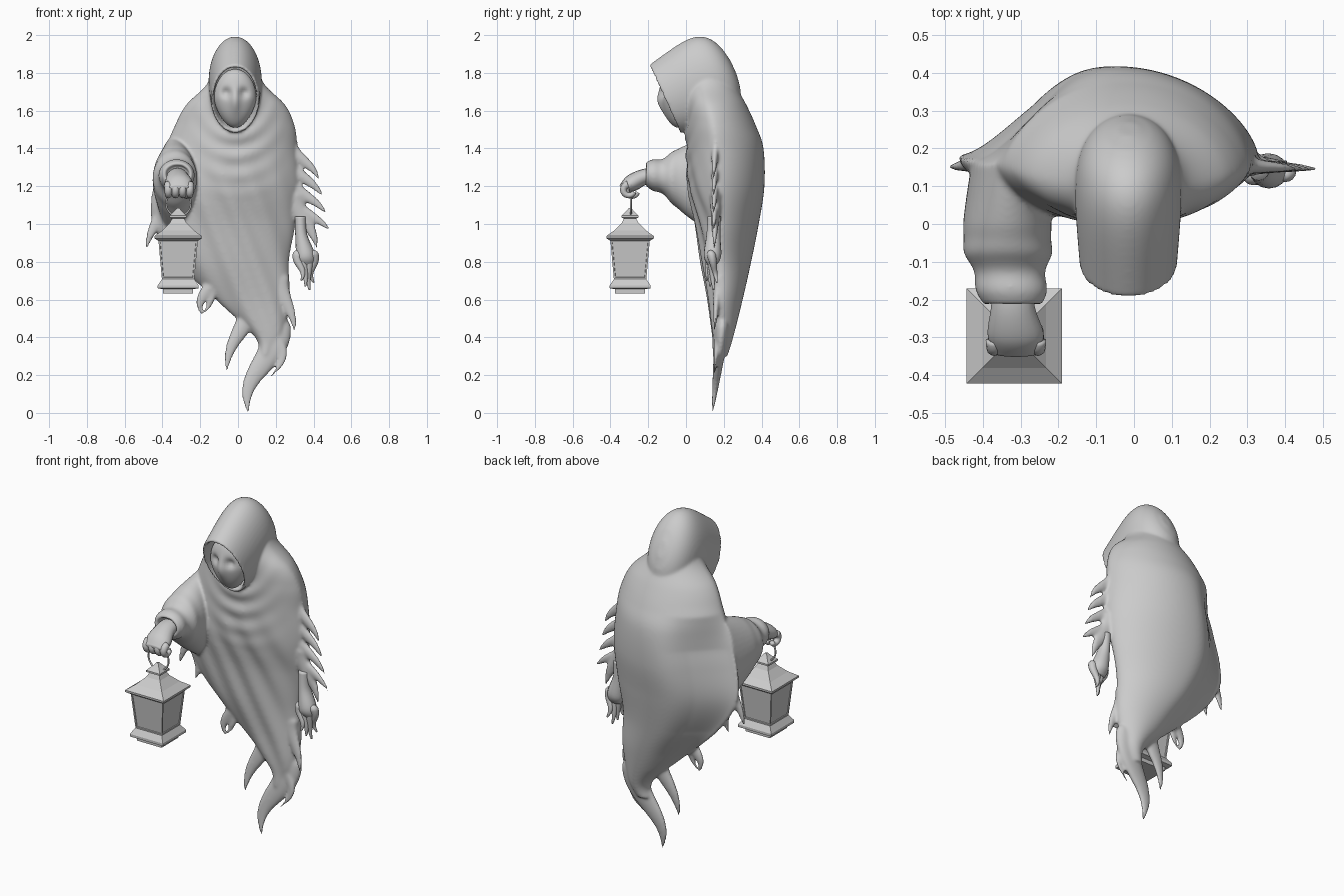
import bpy, bmesh, math
from mathutils import Vector

if "Cube" in bpy.data.objects:
    bpy.data.objects.remove(bpy.data.objects["Cube"])


def spline(pts, steps=6):
    """Catmull-Rom through tuples of any length."""
    out, n = [], len(pts)
    for i in range(n - 1):
        a, b, c, d = pts[max(i - 1, 0)], pts[i], pts[i + 1], pts[min(i + 2, n - 1)]
        for k in range(steps):
            t = k / steps
            out.append(tuple(0.5 * (2 * q + (r - p) * t + (2 * p - 5 * q + 4 * r - s) * t * t
                                    + (3 * q - p - 3 * r + s) * t ** 3)
                             for p, q, r, s in zip(a, b, c, d)))
    return out + [tuple(pts[-1])]


def clamp(v):
    return min(max(v, 0), 1)


def skin(bm, rings):
    """Bridge closed rings of points and cap both ends."""
    vs = [[bm.verts.new(p) for p in r] for r in rings]
    n = len(vs[0])
    for a, b in zip(vs, vs[1:]):
        for i in range(n):
            bm.faces.new((a[i], a[(i + 1) % n], b[(i + 1) % n], b[i]))
    bm.faces.new(vs[0][::-1])
    bm.faces.new(vs[-1])


def tube(bm, pts, side, tan=None, seg=16):
    """Elliptical tube; pts are (x, y, z, radius along side, other radius)."""
    u, rings = Vector(side), []
    for i, p in enumerate(pts):
        a, b = pts[max(i - 1, 0)], pts[min(i + 1, len(pts) - 1)]
        t = Vector(tan) if tan else Vector(b[:3]) - Vector(a[:3])
        v = t.cross(u).normalized()
        rings.append([Vector(p[:3]) + u * p[3] * math.cos(k * math.tau / seg)
                      + v * p[4] * math.sin(k * math.tau / seg) for k in range(seg)])
    skin(bm, rings)


def strand(bm, x0, z0, x1, z1, w, curl, y0=.16, y1=.15, flat=.55):
    """Tapering S-shaped rag, rounded at the root, hooking towards the tip."""
    pts = []
    for i in range(33):
        t = i / 32
        r = w * (1 - t) ** .8 * clamp(t / .14) ** .5 + .004
        pts.append((x0 + (x1 - x0) * t ** 1.5 + curl * math.sin(math.tau * t), y0 + (y1 - y0) * t,
                    z0 + (z1 - z0) * t, max(r * flat, .004), r))
    tube(bm, pts, (0, 1, 0))


def finish(bm, name, smooth=True):
    bmesh.ops.recalc_face_normals(bm, faces=bm.faces)
    me = bpy.data.meshes.new(name)
    bm.to_mesh(me)
    bm.free()
    for f in me.polygons:
        f.use_smooth = smooth
    ob = bpy.data.objects.new(name, me)
    bpy.context.collection.objects.link(ob)
    return ob


# robe body: z, left x, right x, front y, back y
robe = bmesh.new()
rows = [(1.86, -.12, .09, .05, .215), (1.74, -.165, .14, .01, .26), (1.63, -.275, .25, 0, .32),
        (1.52, -.335, .3, 0, .37), (1.4, -.385, .315, 0, .41), (1.2, -.45, .33, .01, .415),
        (1, -.455, .305, .05, .385), (.8, -.33, .27, .08, .345), (.6, -.12, .275, .115, .3),
        (.4, .09, .24, .135, .25), (.3, .1, .19, .15, .22)]
rings = []
for z, xl, xr, yf, yb in spline(rows, 10):
    ring, ym = [], yf + (yb - yf) * .4
    flare = clamp((1.5 - z) / .2) * clamp((z - .5) / .3)
    for k in range(96):
        a = k * math.tau / 96
        s = math.sin(a)
        x = (xl + xr) / 2 + (xr - xl) / 2 * math.cos(a)
        e = 1 + .25 * clamp((1.75 - z) / .2)
        if s > 0:  # thin wing towards the lifted arm
            e += 2.3 * flare * clamp(-2 * math.cos(a))
        y = ym + (yb - ym if s > 0 else yf - ym) * abs(s) ** e
        if s < 0:  # diagonal drapes low down, swags around the neck above
            swag = clamp((z - 1.1) / .3)
            r = math.hypot(x + .015, .8 * (z - 1.75))
            mid = math.exp(-(x / .16) ** 2)
            y -= s * (.007 * math.sin(42 * (x + .4 * z)) * (1 - swag)
                      + .007 * mid * math.sin(75 * r) * swag)
        ring.append((x, y, z))
    rings.append(ring)
skin(robe, rings)

# hollow hood: domed rings parallel to the tilted face opening, then back inside
t, c = Vector((0, .91, .415)), Vector((-.015, -.112, 1.662))
hood = []
for i in range(33):
    u = 1 - i / 32
    dome = math.sqrt(1 - (u * .995) ** 5)
    hood.append((*(c + t * .4 * u), (.128 + .03 * u) * dome, (.198 + .08 * u) * dome))
for i in range(5):
    hood.append((*(c + t * .03 * i), .116 - .004 * i, .182 - .005 * i))
tube(robe, hood, (1, 0, 0), t, 48)

# forward sleeve narrowing to a wrinkled hollow cuff
sleeve = spline([(-.33, .16, 1.2, .1, .27), (-.335, -.02, 1.235, .118, .175),
                 (-.33, -.11, 1.25, .103, .105), (-.32, -.215, 1.264, .08, .064)], 10)
folds = [.006 * math.sin(62 * p[1]) * clamp(-p[1] / .08) for p in sleeve]
sleeve = [(x, y, z, w + f, h + f) for (x, y, z, w, h), f in zip(sleeve, folds)]
x, y, z, w, h = sleeve[-1]
sleeve += [(x, y + d, z, w * .8, h * .78) for d in (.004, .03)]
tube(robe, sleeve, (1, 0, 0), (0, 1, 0), 40)

# ragged strands: tail, hem rags, sleeve drips
strand(robe, .17, .52, .055, 0, .095, .04, .2, .14, .45)
strand(robe, .055, .66, -.06, .22, .07, .022, .2)
strand(robe, .22, .6, .17, .19, .05, -.05, .18)
strand(robe, .225, .76, .3, .43, .055, -.012, .175)
strand(robe, -.15, .77, -.19, .52, .055, .025)
strand(robe, -.12, .75, -.18, .53, .045, -.01)
strand(robe, -.4, 1.15, -.485, .87, .05, .01)
strand(robe, -.36, 1.04, -.385, .8, .05, -.01)
strand(robe, .3, 1.2, .42, .87, .065, -.015)
for i in range(4):
    strand(robe, .275, 1.46 - .1 * i, .43 + .02 * i, 1.235 - .09 * i, .05, -.018, .16, .145)

# fuse all the cloth into one soft surface
ob = finish(robe, "hooded_robe")
m = ob.modifiers.new("fuse", 'REMESH')
m.mode, m.voxel_size, m.use_smooth_shade = 'VOXEL', .0075, True
m = ob.modifiers.new("soften", 'SMOOTH')
m.factor, m.iterations = .5, 10

# face mask with eye hollows and a nose ridge
bm = bmesh.new()
bmesh.ops.create_uvsphere(bm, u_segments=64, v_segments=40, radius=1)
for v in bm.verts:
    x, y, z = v.co
    x *= .112 * (1 - .2 * max(-z, 0))
    y, z = y * .075, z * .155
    if y < 0:
        eye = (abs(x) - .047) / .024
        y += .022 * math.exp(-eye ** 2 - ((z - .03) / .024) ** 2)
        y -= .02 * math.exp(-(x / .024) ** 2 - ((z + .015) / .06) ** 2)
    v.co = (x - .015, y - .058 - .12 * z, z + 1.665)
finish(bm, "face_mask")

# gripping hand: wrist, curled fingers, thumb
bm = bmesh.new()
tube(bm, spline([(-.32, -.14, 1.26, .05, .038), (-.32, -.22, 1.25, .058, .042),
                 (-.313, -.29, 1.215, .074, .045), (-.312, -.34, 1.185, .062, .022)]), (1, 0, 0))
for i in range(5):
    thumb = i == 4
    x, y0, z0, r = (-.262, -.285, 1.18, .032) if thumb else (-.369 + .038 * i, -.302, 1.18, .029)
    arc = []
    for k in range(15):
        a = math.radians(100 + 17 * k)
        arc.append((x - .001 * k * thumb, y0 + r * math.cos(a), z0 + r * math.sin(a),
                    .023 - .0006 * k, .021 - .0006 * k))
    tube(bm, arc, (1, 0, 0), None, 12)
finish(bm, "gripping_hand")

# hanging hand: wrist, palm, drooping fingers
bm = bmesh.new()
tube(bm, spline([(.33, .15, 1.04, .035, .03), (.335, .145, .94, .037, .032),
                 (.358, .14, .83, .046, .05), (.36, .14, .78, .02, .035)]), (0, 1, 0))
for i in range(4):
    strand(bm, .325 + .022 * i, .86, .335 + .022 * i, (.70, .67, .65, .69)[i], .026, -.012 + .008 * i,
           .13, .11 + .018 * i, .9)
finish(bm, "hanging_hand")

# lantern: stacked square profile of half width, z
L = Vector((-.317, -.296, 0))
prof = [(.08, .632), (.08, .655), (.108, .66), (.108, .675), (.086, .708), (.104, .91), (.126, .925),
        (.126, .936), (.085, .965), (.045, 1.005), (.032, 1.028), (.045, 1.034), (.045, 1.044),
        (.018, 1.07), (.006, 1.085)]
bm = bmesh.new()
skin(bm, [[L + Vector((sx * h, sy * h, z)) for sx, sy in ((-1, -1), (1, -1), (1, 1), (-1, 1))]
          for h, z in prof])
bmesh.ops.recalc_face_normals(bm, faces=bm.faces)
panes = [f for f in bm.faces if .79 < f.calc_center_median().z < .83]
bmesh.ops.inset_individual(bm, faces=panes, thickness=.012, depth=0)
bmesh.ops.inset_individual(bm, faces=panes, thickness=.002, depth=-.004)
finish(bm, "lantern", False)

# lantern handle ring
bpy.ops.mesh.primitive_torus_add(major_radius=.066, minor_radius=.005, major_segments=48, minor_segments=8,
                                 location=(-.315, -.292, 1.108), rotation=(math.pi / 2, 0, 0))
bpy.context.object.name = "lantern_handle"
bpy.ops.object.shade_smooth()
